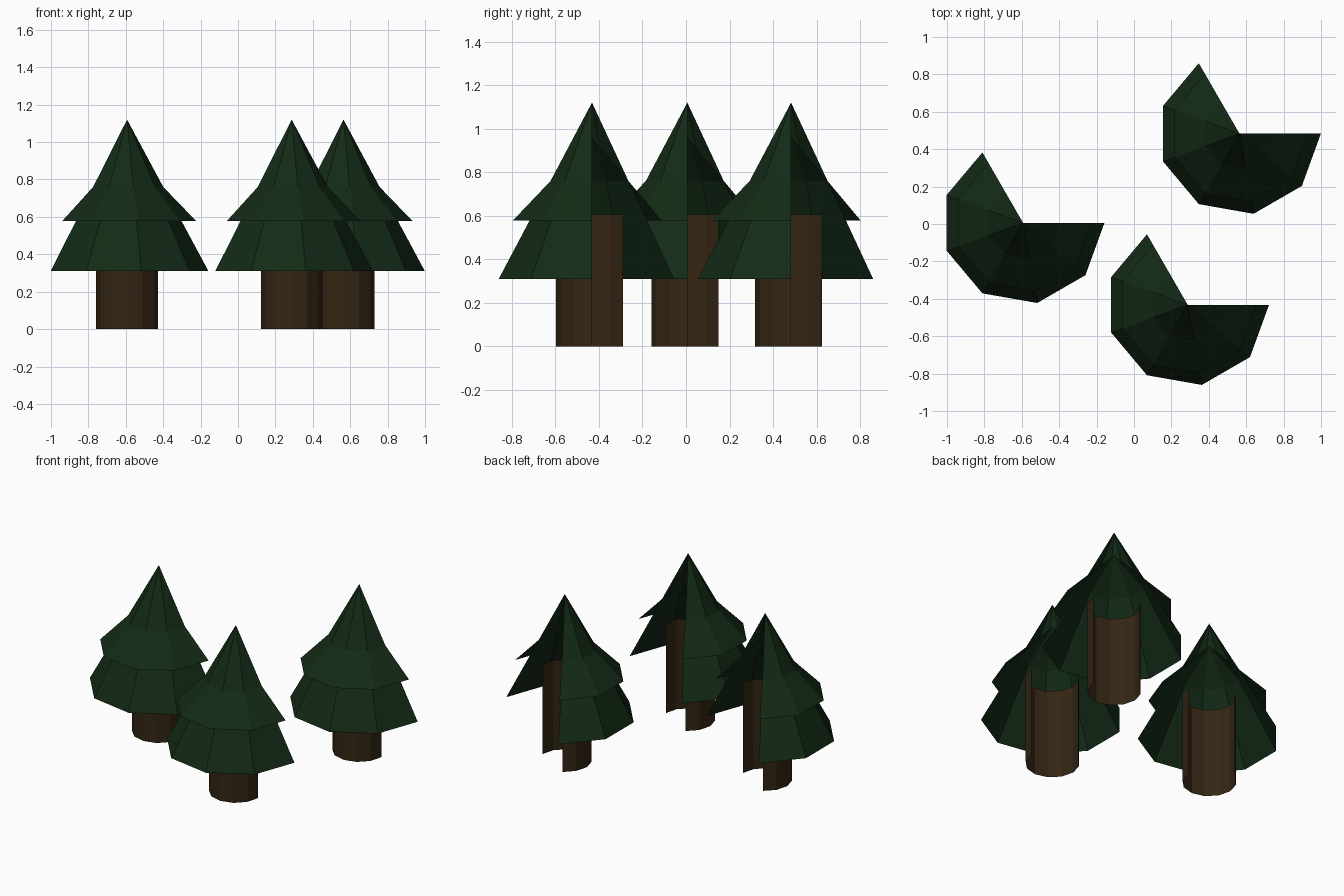
import bpy, bmesh, math

if "Cube" in bpy.data.objects:
    bpy.data.objects.remove(bpy.data.objects["Cube"])


def material(name, rgb):
    m = bpy.data.materials.new(name)
    m.diffuse_color = (*rgb, 1.0)
    m.use_nodes = True
    m.node_tree.nodes["Principled BSDF"].inputs["Base Color"].default_value = m.diffuse_color
    return m


GREEN = material("dark_pine_green", (0.0065, 0.023, 0.008))
BROWN = material("dark_bark_brown", (0.034, 0.019, 0.0065))

# Every shell is open: it sweeps only from 120 to 360 degrees
START, END = math.radians(120), math.radians(360)


def arc(bm, r, z, n):
    angles = [START + (END - START) * i / n for i in range(n + 1)]
    return [bm.verts.new((r * math.cos(a), r * math.sin(a), z)) for a in angles]


def finish(bm, name, centre, mat):
    mesh = bpy.data.meshes.new(name)
    bm.to_mesh(mesh)
    bm.free()
    mesh.materials.append(mat)
    ob = bpy.data.objects.new(name, mesh)
    ob.location = (*centre, 0)
    bpy.context.collection.objects.link(ob)


def open_cone(name, centre, r, base_z, tip_z):
    bm = bmesh.new()
    ring = arc(bm, r, base_z, 6)
    tip = bm.verts.new((0, 0, tip_z))
    for a, b in zip(ring, ring[1:]):
        bm.faces.new((a, b, tip))
    finish(bm, name, centre, GREEN)


def open_tube(name, centre, r, top_z):
    bm = bmesh.new()
    low, high = arc(bm, r, 0, 8), arc(bm, r, top_z, 8)
    for i in range(8):
        bm.faces.new((low[i], low[i + 1], high[i + 1], high[i]))
    finish(bm, name, centre, BROWN)


# Three identical trees: trunk, tall cone and a wider skirt cone around it
trees = {"left": (-0.593, 0.006), "front": (0.287, -0.432), "back": (0.564, 0.483)}
for side, centre in trees.items():
    open_tube(side + "_trunk", centre, 0.165, 0.605)
    open_cone(side + "_tall_foliage", centre, 0.435, 0.31, 1.12)
    open_cone(side + "_upper_skirt", centre, 0.37, 0.577, 0.96)
